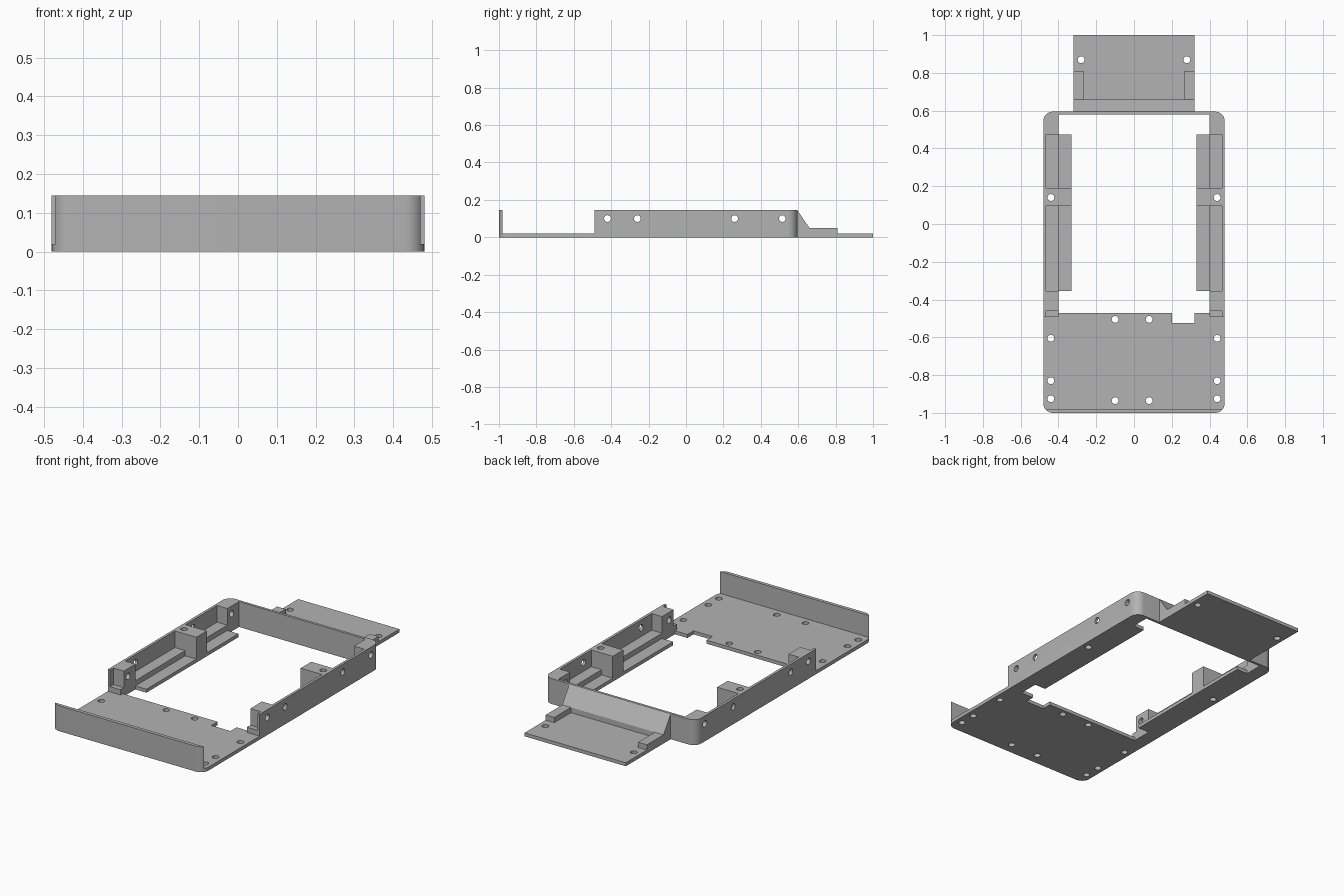
import bpy, bmesh, math

if "Cube" in bpy.data.objects:
    bpy.data.objects.remove(bpy.data.objects["Cube"])

grey = bpy.data.materials.new("plain grey")
grey.diffuse_color = (0.45, 0.45, 0.45, 1)
grey.use_nodes = True
grey.node_tree.nodes["Principled BSDF"].inputs["Base Color"].default_value = grey.diffuse_color

H = 0.145      # wall height
T = 0.02       # plate thickness
R = 0.05       # outer corner radius


def prism(name, pts, lo, hi, axis="z"):
    """Extrude a flat outline along an axis: z takes (x, y), y takes (x, z), x takes (y, z)."""
    place = {"z": lambda a, b, c: (a, b, c),
             "y": lambda a, b, c: (a, c, b),
             "x": lambda a, b, c: (c, a, b)}[axis]
    bm = bmesh.new()
    rings = [[bm.verts.new(place(a, b, c)) for a, b in pts] for c in (lo, hi)]
    n = len(pts)
    for ring in rings:
        bm.faces.new(ring)
    for i in range(n):
        j = (i + 1) % n
        bm.faces.new((rings[0][i], rings[0][j], rings[1][j], rings[1][i]))
    bmesh.ops.recalc_face_normals(bm, faces=bm.faces)
    me = bpy.data.meshes.new(name)
    bm.to_mesh(me)
    bm.free()
    me.materials.append(grey)
    ob = bpy.data.objects.new(name, me)
    bpy.context.collection.objects.link(ob)
    return ob


def box(name, x, y, z):
    return prism(name, [(x[0], y[0]), (x[1], y[0]), (x[1], y[1]), (x[0], y[1])], *z)


def arc(cx, cy, start, r=R, sweep=90, n=8):
    return [(cx + r * math.cos(math.radians(start + sweep * i / n)),
             cy + r * math.sin(math.radians(start + sweep * i / n))) for i in range(n + 1)]


def drill(ob, spots, axis, lo, hi):
    """Cut round holes through a part."""
    for a, b in spots:
        cutter = prism("hole_cutter", arc(a, b, 0, 0.018, 360, 24)[:-1], lo, hi, axis)
        cutter.hide_render = True
        mod = ob.modifiers.new("hole", "BOOLEAN")
        mod.operation, mod.solver, mod.object = "DIFFERENCE", "EXACT", cutter
        bpy.context.view_layer.update()
        dg = bpy.context.evaluated_depsgraph_get()
        cut = bpy.data.meshes.new_from_object(ob.evaluated_get(dg))
        ob.modifiers.clear()
        ob.data = cut
        bpy.data.objects.remove(cutter)


# front plate with rounded corners and a notch in its rear edge
plate = prism("front_plate",
              arc(-0.43, -0.95, 180) + arc(0.43, -0.95, 270) +
              [(0.48, -0.49), (0.40, -0.49), (0.40, -0.47), (0.32, -0.47), (0.32, -0.525),
               (0.20, -0.525), (0.20, -0.47), (-0.40, -0.47), (-0.40, -0.49), (-0.48, -0.49)],
              0, T)
spots = [(s * 0.44, y) for s in (-1, 1) for y in (-0.605, -0.83, -0.925)]
spots += [(x, y) for x in (-0.10, 0.08) for y in (-0.505, -0.935)]
drill(plate, spots, "z", -0.1, 0.1)

# upright lip along the front edge, following the rounded corners
sweep = math.degrees(math.acos(0.03 / R))
prism("front_lip",
      arc(-0.43, -0.95, 270 - sweep, sweep=sweep) + arc(0.43, -0.95, 270, sweep=sweep), T, H)

# U-shaped wall with solid rear corner blocks
half = [(0.465, -0.49), (0.48, -0.49)] + arc(0.43, 0.545, 0)
inner = [(0.40, 0.58), (0.40, 0.475), (0.465, 0.475)]
mirror = lambda pts: [(-x, y) for x, y in reversed(pts)]
wall = prism("frame_wall", half + mirror(half) + mirror(inner) + inner, 0, H)
drill(wall, [(y, 0.1) for y in (-0.42, -0.26, 0.26, 0.515)], "x", -0.6, 0.6)

for s, side in ((-1, "left"), (1, "right")):
    span = lambda a, b: sorted((s * a, s * b))
    # rail along the foot of the wall, and the thin shelf inside it
    rail = box(side + "_rail", span(0.40, 0.465), (-0.49, 0.475), (0, 0.05))
    drill(rail, [(s * 0.44, 0.14)], "z", -0.1, 0.2)
    box(side + "_shelf", span(0.33, 0.40), (-0.355, 0.475), (0, T))
    # front block with cross hole
    block = box(side + "_front_block", span(0.40, 0.465), (-0.46, -0.355), (0.05, H))
    drill(block, [(-0.42, 0.1)], "x", -0.6, 0.6)
    # middle block stepping over the rail and shelf
    step = [(0.33, T), (0.40, T), (0.40, 0.05), (0.465, 0.05), (0.465, H), (0.33, H)]
    mid = prism(side + "_middle_block", [(s * x, z) for x, z in step], 0.095, 0.19, "y")
    drill(mid, [(s * 0.44, 0.14)], "z", -0.1, 0.2)
    # guide on the rear tab
    box(side + "_tab_guide", span(0.265, 0.32), (0.66, 0.81), (T, 0.05))

# rear tab with a ramp up to the wall
tab = prism("rear_tab", [(0.595, 0), (1, 0), (1, T), (0.66, T), (0.66, 0.05), (0.595, H)],
            -0.32, 0.32, "x")
drill(tab, [(-0.28, 0.87), (0.28, 0.87)], "z", -0.1, 0.1)

# smooth the round corners and holes, keep the edges sharp
for ob in bpy.context.collection.objects:
    ob.data.shade_smooth()
    ob.data.set_sharp_from_angle(angle=math.radians(30))
